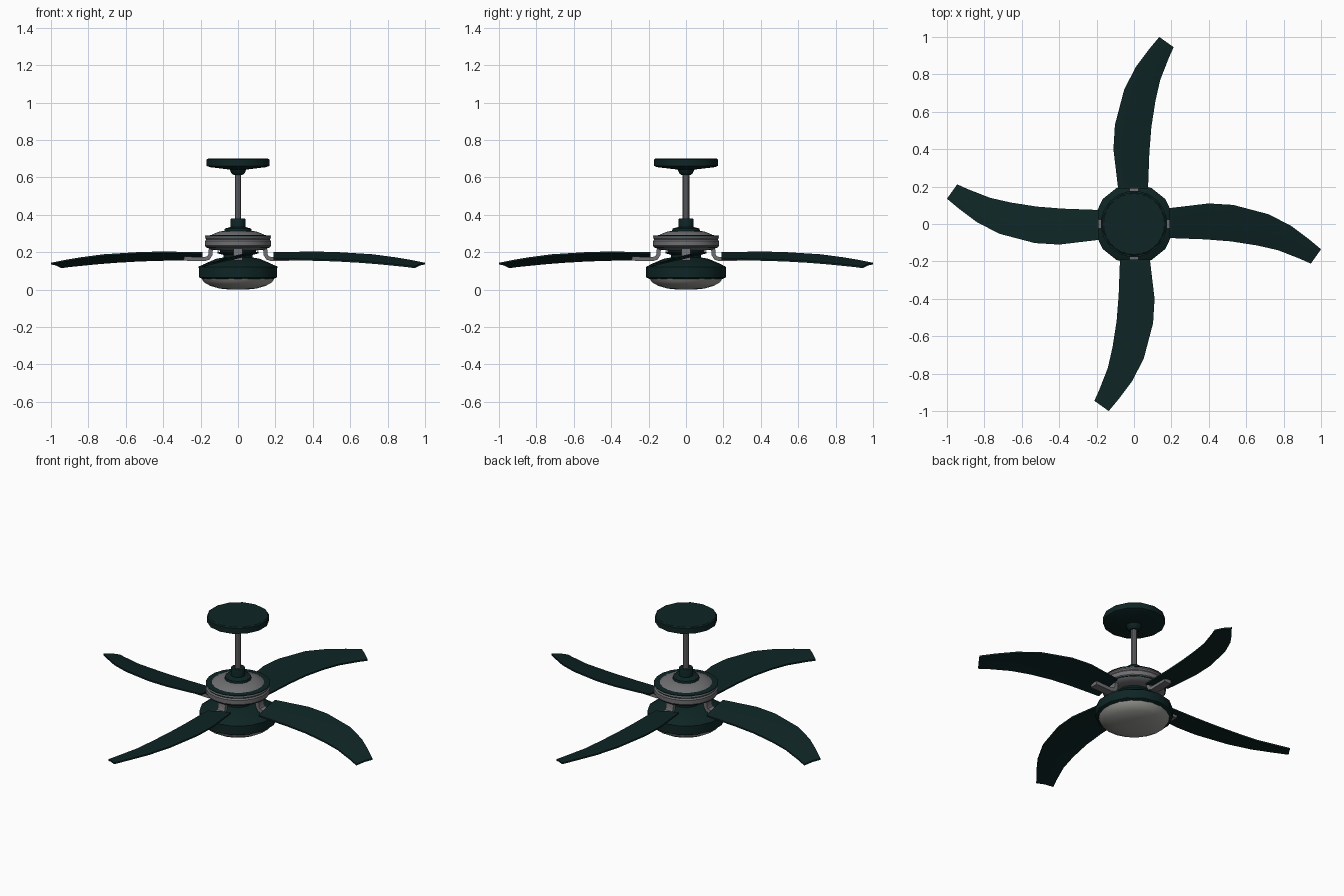
import bpy, bmesh, math
from mathutils import Matrix

if "Cube" in bpy.data.objects:
    bpy.data.objects.remove(bpy.data.objects["Cube"])


def material(name, rgb):
    m = bpy.data.materials.new(name)
    m.diffuse_color = (*rgb, 1)
    m.use_nodes = True
    m.node_tree.nodes["Principled BSDF"].inputs["Base Color"].default_value = m.diffuse_color
    return m


GREEN = material("dark green", (0.0045, 0.018, 0.018))
METAL = material("grey metal", (0.16, 0.16, 0.17))
GLASS = material("pale glass", (0.32, 0.32, 0.30))


def finish(bm, name, mat, angle=35):
    bmesh.ops.recalc_face_normals(bm, faces=bm.faces)
    me = bpy.data.meshes.new(name)
    bm.to_mesh(me)
    bm.free()
    me.materials.append(mat)
    ob = bpy.data.objects.new(name, me)
    bpy.context.collection.objects.link(ob)
    bpy.ops.object.select_all(action='DESELECT')
    ob.select_set(True)
    bpy.context.view_layer.objects.active = ob
    bpy.ops.object.shade_smooth_by_angle(angle=math.radians(angle))
    return ob


def lathe(name, profile, sides, mat):
    """Turn (radius, z) points around the z axis and cap both ends."""
    bm = bmesh.new()
    rings = []
    for r, z in profile:
        rings.append([bm.verts.new((r * math.cos(a), r * math.sin(a), z))
                      for a in (2 * math.pi * (i + 0.5) / sides for i in range(sides))])
    for a, b in zip(rings, rings[1:]):
        for i in range(sides):
            j = (i + 1) % sides
            bm.faces.new((a[i], a[j], b[j], b[i]))
    bm.faces.new(rings[0])
    bm.faces.new(rings[-1])
    return finish(bm, name, mat)


# ceiling mount and hanging rod
lathe("ceiling_canopy", [(0.165, 0.70), (0.172, 0.695), (0.172, 0.662), (0.155, 0.655),
                         (0.045, 0.642), (0.036, 0.622), (0.025, 0.614)], 14, GREEN)
lathe("hanging_rod", [(0.018, 0.65), (0.018, 0.35)], 10, METAL)
lathe("rod_coupling", [(0.038, 0.38), (0.04, 0.376), (0.04, 0.335), (0.072, 0.327),
                       (0.075, 0.31)], 14, GREEN)

# motor housing with a dark groove above and below the band
lathe("motor_housing", [(0.06, 0.316), (0.10, 0.311), (0.14, 0.295), (0.150, 0.286),
                        (0.176, 0.284), (0.178, 0.276), (0.172, 0.268), (0.178, 0.26),
                        (0.178, 0.235), (0.168, 0.224), (0.14, 0.214), (0.09, 0.208)], 20, METAL)
lathe("upper_groove_ring", [(0.15, 0.291), (0.178, 0.289), (0.178, 0.285), (0.15, 0.285)], 20, GREEN)
lathe("lower_groove_ring", [(0.15, 0.231), (0.176, 0.231), (0.172, 0.226), (0.15, 0.225)], 20, GREEN)

# light fitting
lathe("light_neck", [(0.10, 0.215), (0.10, 0.20), (0.08, 0.185), (0.08, 0.16)], 14, GREEN)
lathe("light_housing", [(0.08, 0.172), (0.12, 0.165), (0.19, 0.135), (0.214, 0.12),
                        (0.214, 0.066), (0.198, 0.058)], 14, GREEN)
lathe("light_bowl", [(0.198, 0.062), (0.185, 0.040), (0.15, 0.020), (0.10, 0.006),
                     (0.04, 0.0)], 20, GLASS)

# blade sections: raised edge (x, y, z) and lowered edge (x, y, z)
SECTIONS = [
    ((0.19, 0.085, 0.200), (0.19, -0.075, 0.168)),
    ((0.40, 0.110, 0.204), (0.38, -0.082, 0.164)),
    ((0.53, 0.102, 0.201), (0.52, -0.093, 0.160)),
    ((0.72, 0.052, 0.189), (0.66, -0.115, 0.152)),
    ((0.84, -0.010, 0.173), (0.77, -0.140, 0.143)),
    ((0.93, -0.077, 0.158), (0.89, -0.187, 0.131)),
    ((1.00, -0.135, 0.144), (0.945, -0.212, 0.124)),
]
THICK = 0.009

# arm path (radius, z), swept as a flat bar
ARM = [(0.145, 0.222), (0.147, 0.188), (0.158, 0.170), (0.18, 0.163), (0.29, 0.166)]
ARM_W, ARM_T = 0.024, 0.011


def blade(k):
    bm = bmesh.new()
    loops = []
    for hi, lo in SECTIONS:
        mid = [(a + b) / 2 for a, b in zip(hi, lo)]
        mid[2] += 0.004
        top = [bm.verts.new(p) for p in (hi, mid, lo)]
        low = [bm.verts.new((p[0], p[1], p[2] - THICK)) for p in (lo, mid, hi)]
        loops.append(top + low)
    for a, b in zip(loops, loops[1:]):
        for i in range(6):
            j = (i + 1) % 6
            bm.faces.new((a[i], a[j], b[j], b[i]))
    bm.faces.new(loops[0])
    bm.faces.new(loops[-1])
    bm.transform(Matrix.Rotation(k * math.pi / 2, 4, 'Z'))
    finish(bm, f"blade_{k + 1}", GREEN, 30)


def arm(k):
    bm = bmesh.new()
    rings = []
    for i, (r, z) in enumerate(ARM):
        p, q = ARM[max(i - 1, 0)], ARM[min(i + 1, len(ARM) - 1)]
        d = math.hypot(q[0] - p[0], q[1] - p[1])
        nx, nz = -(q[1] - p[1]) / d * ARM_T, (q[0] - p[0]) / d * ARM_T
        rings.append([bm.verts.new(c) for c in (
            (r + nx, -ARM_W, z + nz), (r + nx, ARM_W, z + nz),
            (r - nx, ARM_W, z - nz), (r - nx, -ARM_W, z - nz))])
    for a, b in zip(rings, rings[1:]):
        for i in range(4):
            j = (i + 1) % 4
            bm.faces.new((a[i], a[j], b[j], b[i]))
    bm.faces.new(rings[0])
    bm.faces.new(rings[-1])
    bm.transform(Matrix.Rotation(k * math.pi / 2, 4, 'Z'))
    finish(bm, f"blade_arm_{k + 1}", METAL, 40)


# four blades and their arms
for k in range(4):
    blade(k)
    arm(k)
